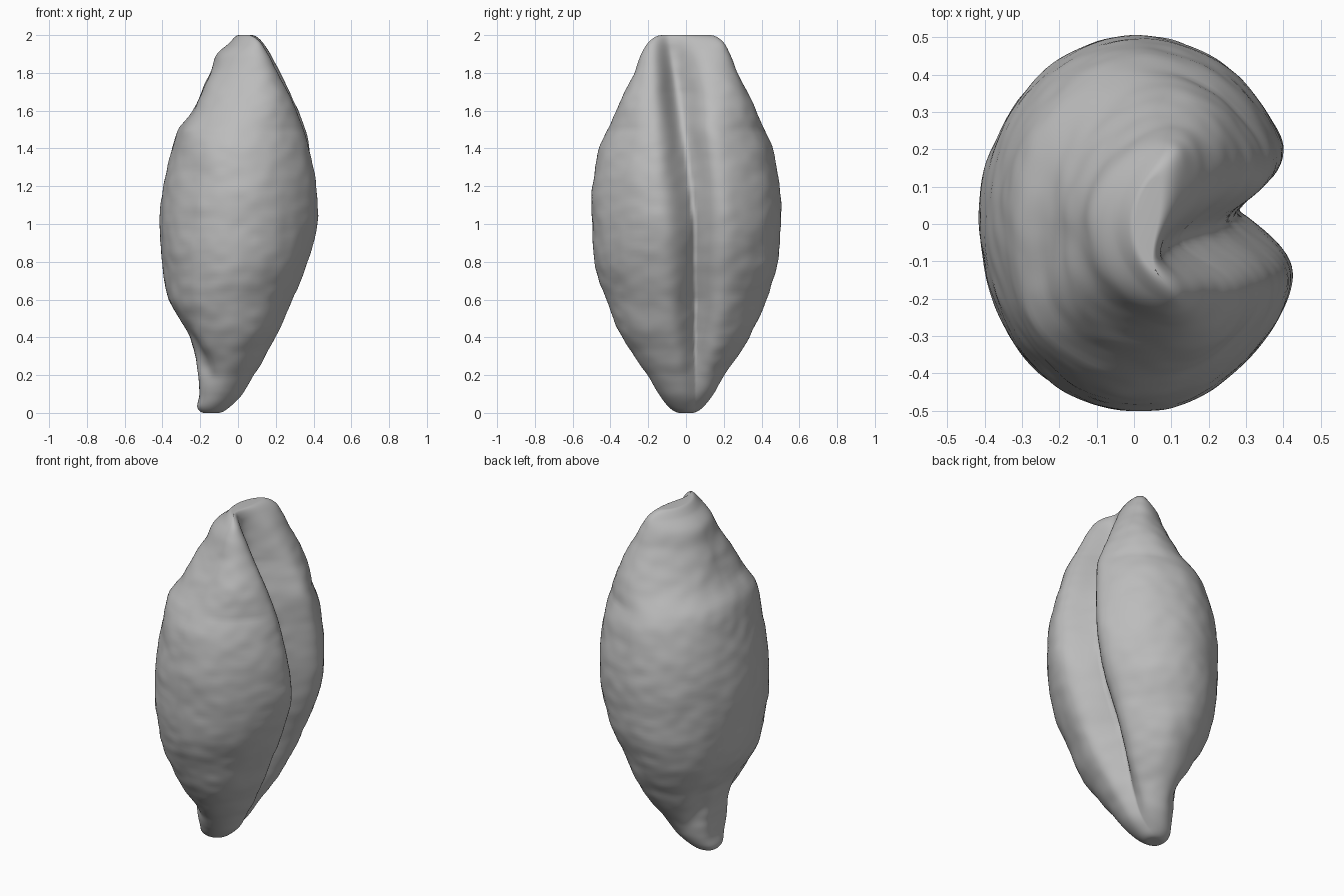
import bpy
import bmesh
from math import acos, cos, sin, pi, exp, copysign
from mathutils import Vector, noise

if "Cube" in bpy.data.objects:
    bpy.data.objects.remove(bpy.data.objects["Cube"], do_unlink=True)

SEGMENTS = 192
RINGS = 150

# Outline of the grain: height, back x, crease-side x, half width
OUTLINE = [
    (0, -.18, -.11, .03),
    (.03, -.215, -.05, .09),
    (.1, -.205, .02, .145),
    (.2, -.21, .08, .205),
    (.4, -.25, .195, .335),
    (.5, -.31, .24, .385),
    (.6, -.37, .28, .425),
    (.8, -.4, .36, .485),
    (1, -.415, .41, .5),
    (1.2, -.395, .41, .495),
    (1.4, -.35, .385, .46),
    (1.5, -.315, .36, .415),
    (1.6, -.235, .32, .37),
    (1.8, -.14, .22, .275),
    (1.9, -.1, .17, .235),
    (1.96, -.03, .13, .2),
    (2, .02, .08, .125),
]


def height_to_step(z):
    """Even steps crowd together at both rounded ends."""
    return acos(1 - z) / pi


KNOTS = [height_to_step(row[0]) for row in OUTLINE]


def slope(i, column):
    a, b = max(i - 1, 0), min(i + 1, len(OUTLINE) - 1)
    return (OUTLINE[b][column] - OUTLINE[a][column]) / (KNOTS[b] - KNOTS[a])


def outline_at(t, column):
    """Smooth cubic interpolation of one outline column."""
    i = 0
    while i < len(KNOTS) - 2 and t > KNOTS[i + 1]:
        i += 1
    span = KNOTS[i + 1] - KNOTS[i]
    u = (t - KNOTS[i]) / span
    start, end = OUTLINE[i][column], OUTLINE[i + 1][column]
    ease = u * u * (3 - 2 * u)
    return (start + (end - start) * ease
            + span * slope(i, column) * u * (1 - u) ** 2
            - span * slope(i + 1, column) * u * u * (1 - u))


def clamp(value):
    return max(0, min(1, value))


def bell(value, centre, width):
    return exp(-((value - centre) / width) ** 2)


def grain_point(t, angle):
    z = 1 - cos(pi * t)
    back, front, half = (outline_at(t, c) for c in (1, 2, 3))
    side, across = cos(angle), sin(angle)
    middle = (back + front) / 2
    radius = (front - back) / 2
    y = half * across

    # Two lobes on the crease side, bending to a crescent at the tip
    tip = clamp((z - 1.5) / .5)
    swell = 1.08 + .1 * tip if side > 0 else 1
    x = middle + radius * side * swell
    x += tip * (1.6 * y * y - .015)

    # Fuller shoulders on the back, by the germ and below the tip
    if side < 0:
        shoulder = (2 * side * across) ** 2
        x -= .04 * shoulder * bell(z, .33, .2)
        if across < 0:
            x -= .05 * shoulder * bell(z, 1.65, .2)

    # Long crease, wandering sideways and softening towards the top
    if side > 0:
        crease_y = .05 - .14 * clamp((z - .95) / 1.05) ** 1.2
        distance = abs(y - crease_y)
        width = .03 + .15 * half
        if y > crease_y:
            width *= 1 + .8 * tip
        depth = min(.175, .38 * (front - back)) * clamp(z / .6) ** .7
        sharp = .35 * clamp((1.5 - z) / .6)
        fold = (1 - sharp) * bell(distance, 0, width)
        fold += sharp * exp(-distance / .03)
        x -= depth * fold * clamp(side * 3)

    # Shallow hollows on both flanks of the germ
    dent = (bell(x, -.2, .09) * bell(abs(y), .17, .07) * bell(z, .3, .14))
    x += .045 * dent
    y -= copysign(.025 * dent, y)

    # Fine uneven skin with mostly horizontal wrinkles
    broad = noise.noise(Vector((x * 5, y * 5, z * 6)))
    fine = noise.noise(Vector((x * 11, y * 11, z * 17)))
    rough = (.007 * broad + .004 * fine) * clamp(4 * z) * clamp(4 * (2 - z))
    return Vector((x + rough * side, y + rough * across, z))


# Skin of the grain as stacked rings
mesh = bpy.data.meshes.new("grain_body")
bm = bmesh.new()
rings = []
for r in range(RINGS + 1):
    step = r / RINGS
    rings.append([bm.verts.new(grain_point(step, 2 * pi * s / SEGMENTS))
                  for s in range(SEGMENTS)])
for lower, upper in zip(rings, rings[1:]):
    for s in range(SEGMENTS):
        n = (s + 1) % SEGMENTS
        bm.faces.new((lower[s], lower[n], upper[n], upper[s]))
bm.faces.new(list(reversed(rings[0])))
bm.faces.new(rings[-1])
for face in bm.faces:
    face.smooth = True
bm.to_mesh(mesh)
bm.free()

grain = bpy.data.objects.new("grain_body", mesh)
bpy.context.collection.objects.link(grain)

# Plain grey husk
husk = bpy.data.materials.new("husk grey")
husk.use_nodes = True
colour = (.5, .5, .5, 1)
husk.diffuse_color = colour
husk.node_tree.nodes["Principled BSDF"].inputs["Base Color"].default_value = colour
mesh.materials.append(husk)
